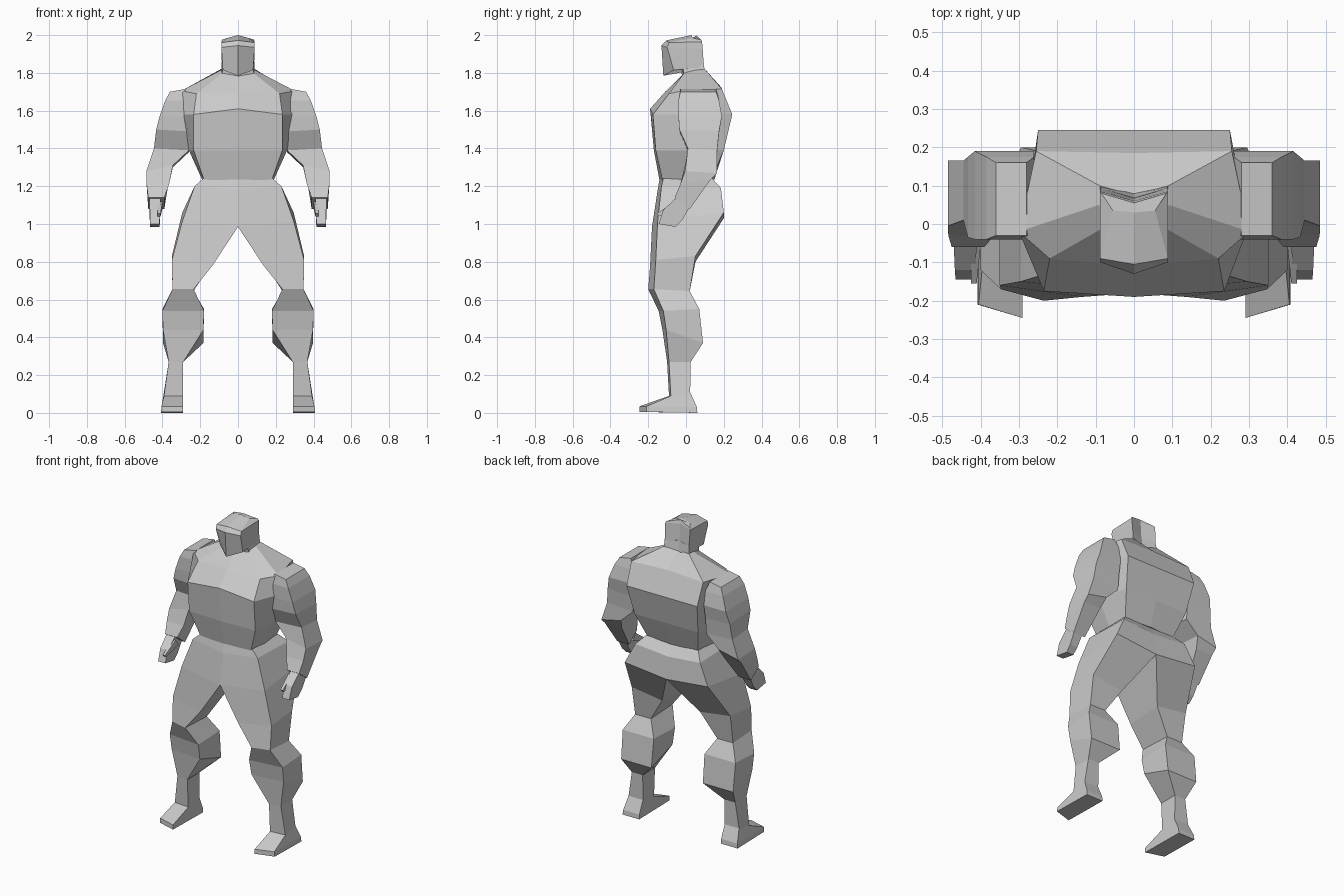
import bpy

grey = bpy.data.materials.new("plain grey")
grey.diffuse_color = (0.6, 0.6, 0.6, 1)


def loft(name, rings, mirror=False):
    """Skin a stack of rings, top to bottom, and cap both ends."""
    n = len(rings[0])
    verts = [p for ring in rings for p in ring]
    faces = [list(range(n)), list(range(len(verts) - 1, len(verts) - n - 1, -1))]
    for r in range(len(rings) - 1):
        for i in range(n):
            j = (i + 1) % n
            faces.append([r * n + i, (r + 1) * n + i, (r + 1) * n + j, r * n + j])
    mesh = bpy.data.meshes.new(name)
    mesh.from_pydata(verts, [], faces)
    mesh.materials.append(grey)
    obj = bpy.data.objects.new(name, mesh)
    bpy.context.collection.objects.link(obj)
    if mirror:
        obj.modifiers.new("other side", 'MIRROR')
    return obj


def whole(half):
    """Complete a half ring that runs from centre front to centre back."""
    return half + [(-x, y, z) for x, y, z in half[-2:0:-1]]


def limb(xi, xo, yf, yb, zf, zb, skew=0.0, rise=0.0):
    """Four-sided ring: skew sets the outer front corner back, rise lifts the outside."""
    return [(xi, yf, zf), (xo, yf + skew, zf + rise), (xo, yb, zb + rise), (xi, yb, zb)]


# head with brow band, creased face and grooved back
loft("head", [whole(h) for h in (
    [(0, .03, 2.0), (.055, .035, 1.985), (.085, .08, 1.975), (0, .055, 1.998)],
    [(0, -.105, 1.972), (.088, -.09, 1.96), (.088, .085, 1.965), (0, .06, 1.975)],
    [(0, -.13, 1.945), (.088, -.1, 1.935), (.088, .088, 1.93), (0, .062, 1.94)],
    [(0, -.12, 1.785), (.08, -.065, 1.815), (.085, .095, 1.83), (0, .07, 1.82)],
)])

# neck
loft("neck", [whole(h) for h in (
    [(0, -.03, 1.87), (.07, -.02, 1.87), (.086, .093, 1.86), (0, .068, 1.87)],
    [(0, -.02, 1.77), (.088, -.01, 1.78), (.09, .1, 1.80), (0, .08, 1.80)],
)])

# torso: trapezius, chest, ribs, waist
loft("torso", [whole(h) for h in (
    [(0, -.02, 1.785), (.08, -.01, 1.80), (.09, .05, 1.815), (.09, .1, 1.82), (0, .075, 1.81)],
    [(0, -.11, 1.70), (.22, -.09, 1.69), (.30, -.02, 1.705), (.255, .19, 1.715), (0, .185, 1.725)],
    [(0, -.19, 1.61), (.235, -.175, 1.58), (.29, -.03, 1.58), (.25, .245, 1.58), (0, .245, 1.58)],
    [(0, -.17, 1.39), (.235, -.16, 1.39), (.26, .0, 1.39), (.225, .2, 1.39), (0, .2, 1.39)],
    [(0, -.14, 1.23), (.18, -.125, 1.235), (.19, .0, 1.235), (.18, .135, 1.235), (0, .15, 1.235)],
)])

# hips, legs and feet
loft("leg", [limb(*r) for r in (
    (0, .185, -.14, .14, 1.24, 1.24, .02),
    (0, .23, -.15, .185, 1.18, 1.17, .02, .02),
    (0, .295, -.18, .20, .985, 1.03, .03, .03),
    (.135, .35, -.19, .05, .78, .80, .03, .03),
    (.235, .347, -.20, .02, .655, .645, .03),
    (.18, .40, -.145, .07, .54, .55, .025),
    (.183, .397, -.125, .09, .44, .37, .02),
    (.29, .367, -.10, .025, .27, .27, .01),
    (.29, .392, -.09, .022, .09, .11, .01),
    (.29, .405, -.245, .058, .035, .03, .035),
    (.29, .408, -.245, .06, .005, 0, .035),
)], True)

# arms, shoulder to wrist
loft("arm", [limb(*r) for r in (
    (.28, .36, -.03, .16, 1.715, 1.715, 0, -.015),
    (.26, .385, -.04, .175, 1.655, 1.655),
    (.26, .415, -.04, .19, 1.57, 1.57),
    (.26, .433, -.035, .175, 1.49, 1.48, 0, .01),
    (.26, .445, .01, .165, 1.39, 1.38, 0, .01),
    (.345, .485, -.005, .165, 1.31, 1.30, 0, -.03),
    (.365, .484, -.03, .13, 1.21, 1.235),
    (.39, .475, -.06, .02, 1.14, 1.08),
)], True)

# hands
loft("hand", [limb(*r) for r in (
    (.41, .47, -.05, .02, 1.14, 1.09),
    (.413, .467, -.12, -.02, 1.075, 1.02),
    (.415, .465, -.145, -.055, 1.0, .985),
)], True)

# thumbs
loft("thumb", [limb(*r) for r in (
    (.40, .425, -.06, -.03, 1.12, 1.08),
    (.41, .425, -.155, -.14, 1.055, 1.04),
)], True)
